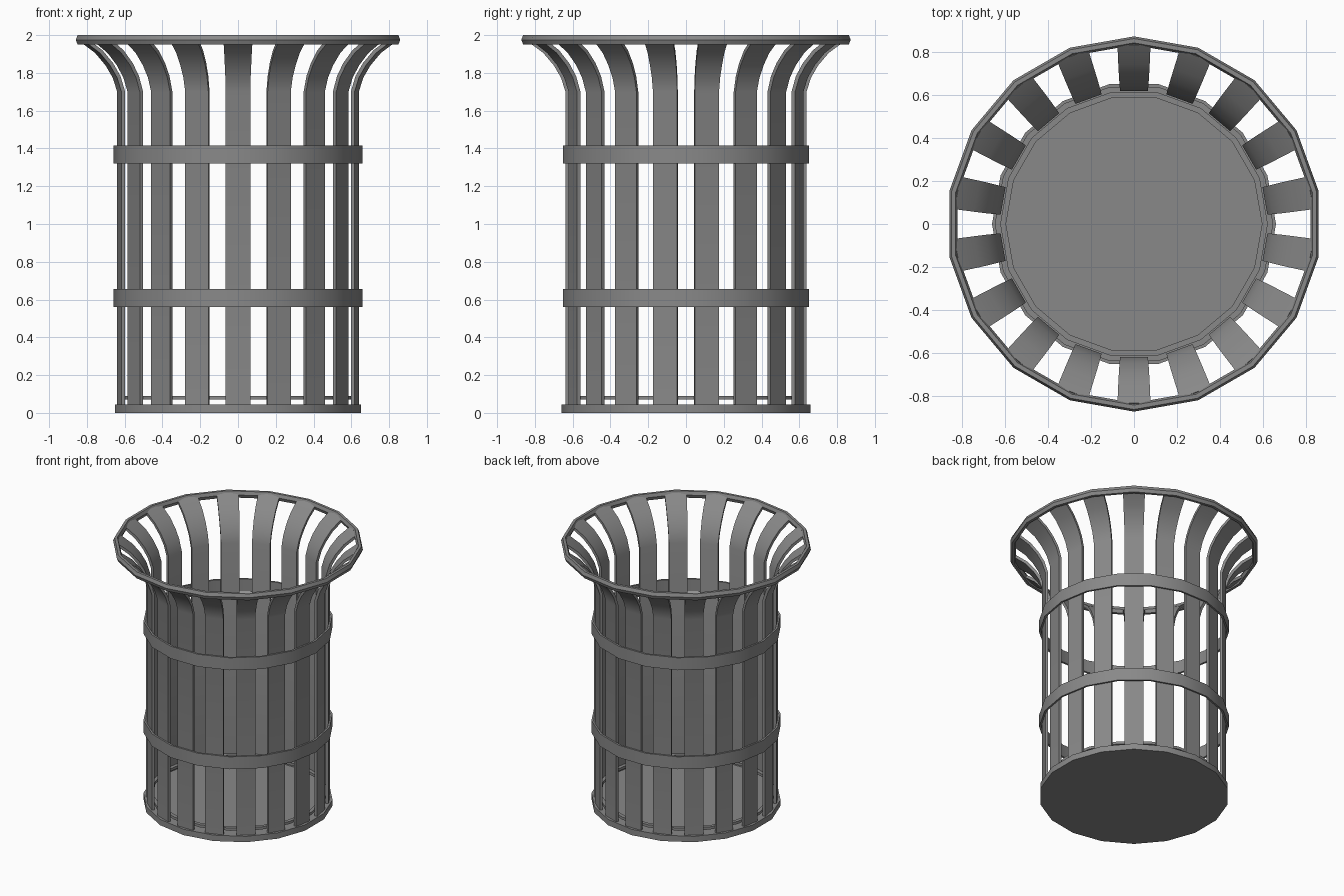
import bpy, bmesh, math
from mathutils import Matrix

cube = bpy.data.objects.get("Cube")
if cube:
    bpy.data.objects.remove(cube)

N = 18                      # slats and sides of every hoop
STEP = math.tau / N

grey = bpy.data.materials.new("painted steel grey")
grey.use_nodes = True
COLOUR = (0.25, 0.25, 0.25, 1)
grey.diffuse_color = COLOUR
grey.node_tree.nodes["Principled BSDF"].inputs["Base Color"].default_value = COLOUR


def finish(name, bm):
    bmesh.ops.recalc_face_normals(bm, faces=bm.faces)
    mesh = bpy.data.meshes.new(name)
    bm.to_mesh(mesh)
    bm.free()
    mesh.materials.append(grey)
    obj = bpy.data.objects.new(name, mesh)
    bpy.context.collection.objects.link(obj)
    bpy.ops.object.select_all(action='DESELECT')
    obj.select_set(True)
    bpy.context.view_layer.objects.active = obj
    bpy.ops.object.shade_smooth_by_angle(angle=math.radians(35))
    return obj


def hoop(name, section, offset=0.0):
    """Sweep a closed (radius, z) section round the axis."""
    bm = bmesh.new()
    rings = []
    for i in range(N):
        a = offset + i * STEP
        rings.append([bm.verts.new((r * math.cos(a), r * math.sin(a), z))
                      for r, z in section])
    k = len(section)
    for i in range(N):
        p, q = rings[i], rings[(i + 1) % N]
        for j in range(k):
            bm.faces.new((p[j], q[j], q[(j + 1) % k], p[(j + 1) % k]))
    return finish(name, bm)


def flat_band(name, inner, outer, low, high):
    return hoop(name, [(inner, low), (outer, low), (outer, high), (inner, high)])


# Solid base plate
bm = bmesh.new()
bmesh.ops.create_cone(bm, cap_ends=True, segments=N, radius1=0.66, radius2=0.66,
                      depth=0.045, matrix=Matrix.Translation((0, 0, 0.0225)))
base = finish("base_plate", bm)

# Thin ring inside the foot of the slats, and the two outer bands
flat_band("inner_ring", 0.595, 0.622, 0.07, 0.09)
flat_band("lower_band", 0.645, 0.66, 0.56, 0.655)
flat_band("upper_band", 0.645, 0.66, 1.32, 1.415)

# Rolled top rim, its corners in line with the slats
hoop("top_rim", [(0.852 + 0.02 * math.cos(t * math.tau / 6),
                  1.975 + 0.025 * math.sin(t * math.tau / 6) / math.sin(math.tau / 6))
                 for t in range(6)], STEP / 2)

# Slats: outer radius, height and half width along the flared strip
PATH = [(0.638, 0.02, 0.065), (0.638, 1.7, 0.065), (0.662, 1.775, 0.067),
        (0.70, 1.84, 0.07), (0.755, 1.905, 0.073), (0.845, 1.972, 0.077)]
THICK = 0.02

bm = bmesh.new()
for i in range(N):
    turn = Matrix.Rotation((i + 0.5) * STEP, 4, 'Z')
    loops = []
    for j, (r, z, w) in enumerate(PATH):
        r0, z0, _ = PATH[max(j - 1, 0)]
        r1, z1, _ = PATH[min(j + 1, len(PATH) - 1)]
        length = math.hypot(r1 - r0, z1 - z0)
        ri = r - THICK * (z1 - z0) / length
        zi = z + THICK * (r1 - r0) / length
        loops.append([bm.verts.new(turn @ Matrix.Translation(p).to_translation())
                      for p in ((r, -w, z), (r, w, z), (ri, w, zi), (ri, -w, zi))])
    for p, q in zip(loops, loops[1:]):
        for j in range(4):
            k = (j + 1) % 4
            bm.faces.new((p[j], p[k], q[k], q[j]))
    bm.faces.new(loops[0])
    bm.faces.new(loops[-1])
finish("slats", bm)
